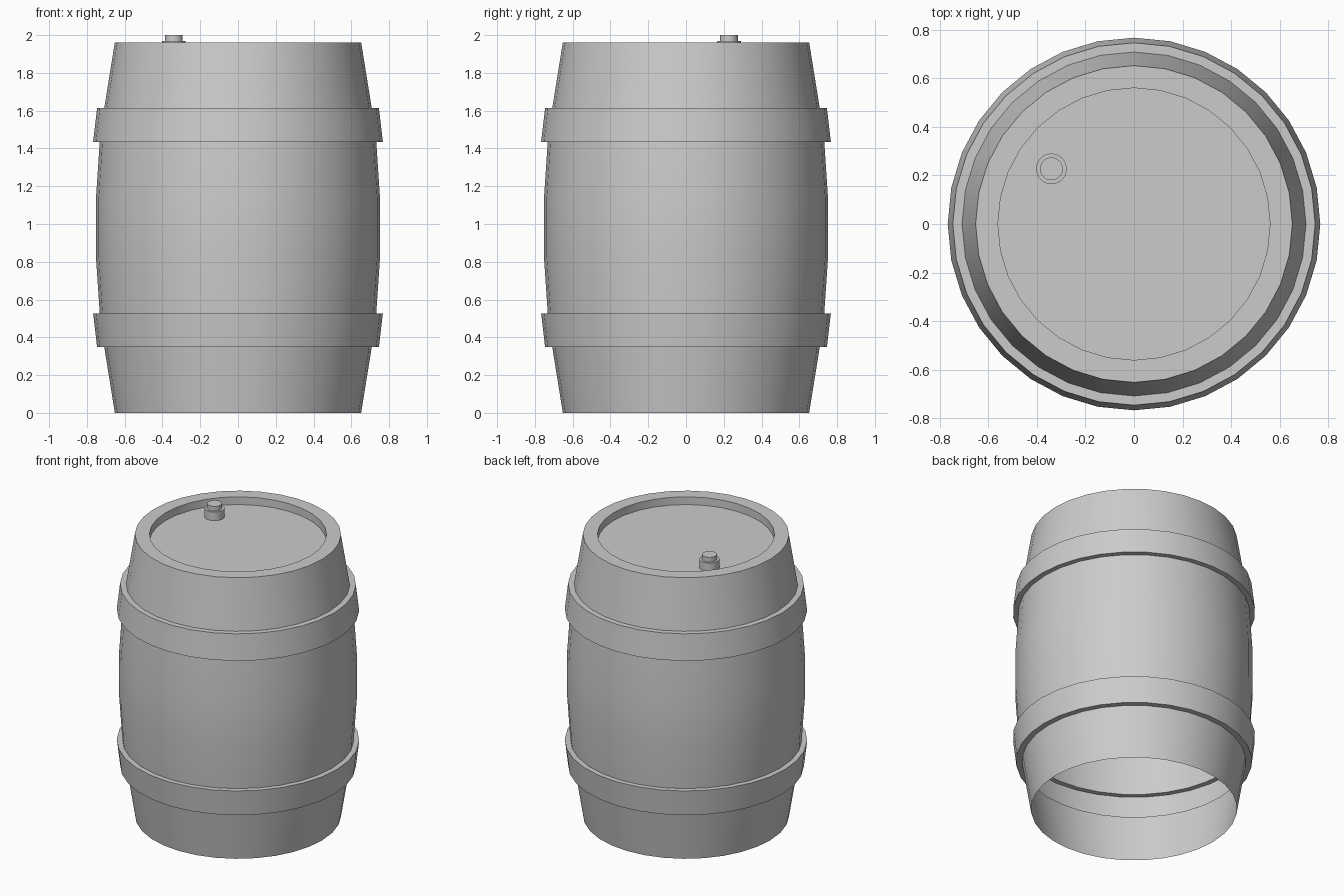
import bpy, bmesh
from math import sin, cos, tau, radians

if "Cube" in bpy.data.objects:
    bpy.data.objects.remove(bpy.data.objects["Cube"])


def lathe(name, profile, sides, centre=(0, 0)):
    """Revolve (radius, z) points about a vertical axis and cap the last ring."""
    bm = bmesh.new()
    rings = [[bm.verts.new((centre[0] + r * cos(tau * i / sides),
                            centre[1] + r * sin(tau * i / sides), z))
              for i in range(sides)] for r, z in profile]
    for a, b in zip(rings, rings[1:]):
        for i in range(sides):
            j = (i + 1) % sides
            bm.faces.new((a[i], a[j], b[j], b[i]))
    bm.faces.new(rings[-1])
    mesh = bpy.data.meshes.new(name)
    bm.to_mesh(mesh)
    bm.free()
    obj = bpy.data.objects.new(name, mesh)
    bpy.context.collection.objects.link(obj)
    bpy.ops.object.select_all(action='DESELECT')
    obj.select_set(True)
    bpy.context.view_layer.objects.active = obj
    bpy.ops.object.shade_smooth_by_angle(angle=radians(30))
    return obj


# Barrel shell: lower half profile with a raised hoop, mirrored for the top
MID = 0.981
lower = [(0.652, 0), (0.708, 0.348), (0.746, 0.348), (0.767, 0.527),
         (0.732, 0.527), (0.753, 0.84)]
upper = [(r, 2 * MID - z) for r, z in reversed(lower)]

# Rim and recessed lid; the underside is open
LID_Z = 1.908
lid = [(0.56, 2 * MID), (0.56, LID_Z)]
lathe("barrel", lower + upper + lid, 32)

# Stepped bung on the lid
lathe("bung", [(0.063, LID_Z), (0.063, 1.968), (0.047, 1.968), (0.047, 2.0)],
      32, (-0.34, 0.227))
